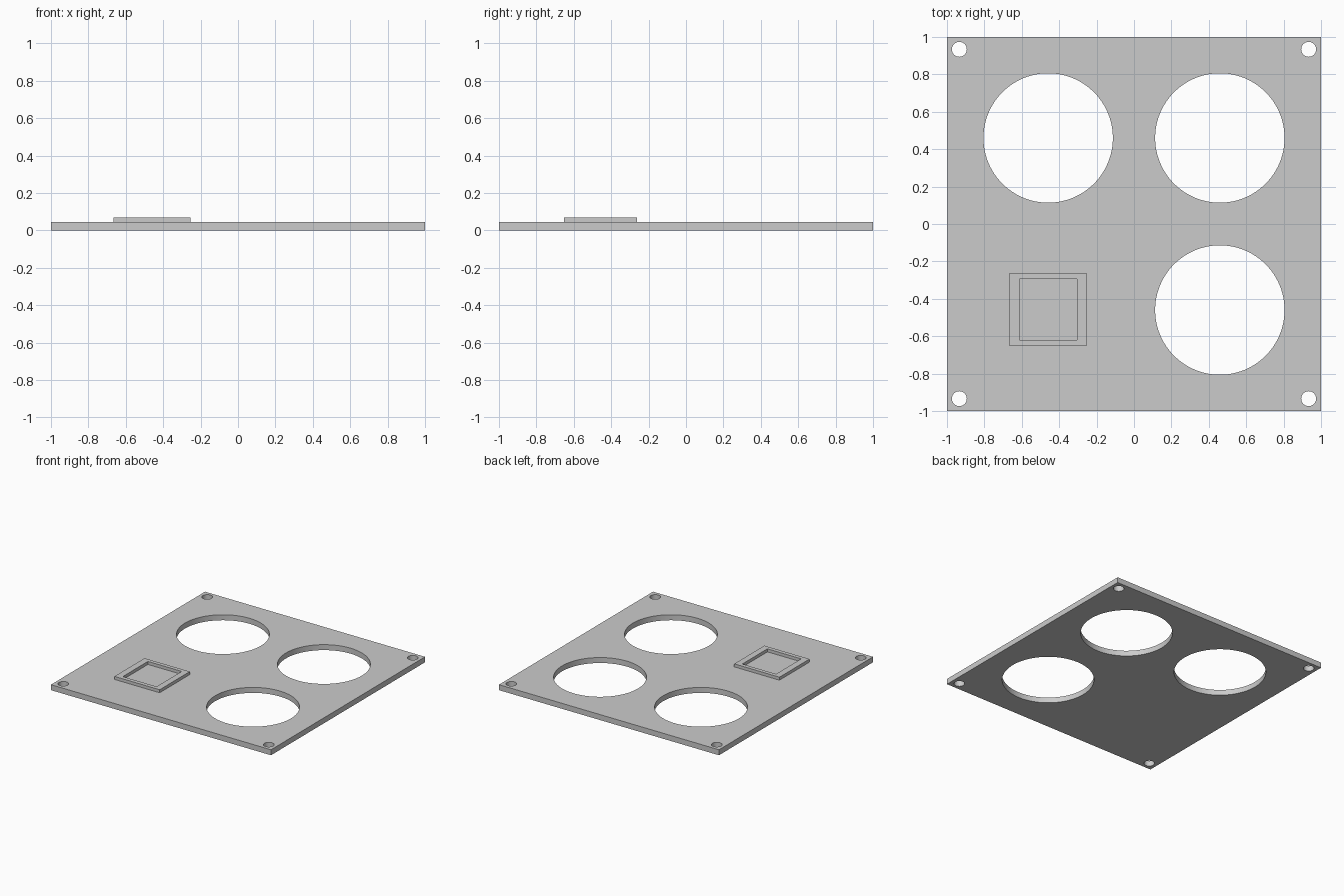
import bpy
import bmesh
from math import cos, sin, pi, radians

cube = bpy.data.objects.get("Cube")
if cube:
    bpy.data.objects.remove(cube, do_unlink=True)

grey = bpy.data.materials.new("plain grey")
grey.use_nodes = True
colour = (0.6, 0.6, 0.6, 1)
grey.diffuse_color = colour
grey.node_tree.nodes["Principled BSDF"].inputs["Base Color"].default_value = colour


def rectangle(x0, x1, y0, y1):
    return [(x0, y0), (x1, y0), (x1, y1), (x0, y1)]


def circle(x, y, radius, sides):
    return [(x + radius * cos(2 * pi * i / sides), y + radius * sin(2 * pi * i / sides))
            for i in range(sides)]


def cut_sheet(name, outlines, bottom, top):
    """Flat sheet: the first outline is the edge, the others are holes."""
    curve = bpy.data.curves.new(name + "_outline", "CURVE")
    curve.dimensions = "2D"
    curve.fill_mode = "BOTH"
    curve.extrude = (top - bottom) / 2
    for points in outlines:
        spline = curve.splines.new("POLY")
        spline.points.add(len(points) - 1)
        for point, (x, y) in zip(spline.points, points):
            point.co = (x, y, 0, 1)
        spline.use_cyclic_u = True
    helper = bpy.data.objects.new(name + "_outline", curve)
    bpy.context.collection.objects.link(helper)
    bpy.context.view_layer.update()
    evaluated = helper.evaluated_get(bpy.context.evaluated_depsgraph_get())
    mesh = bpy.data.meshes.new_from_object(evaluated)
    bpy.data.objects.remove(helper, do_unlink=True)

    # Weld the caps to the walls
    bm = bmesh.new()
    bm.from_mesh(mesh)
    bmesh.ops.remove_doubles(bm, verts=bm.verts, dist=0.0001)
    bmesh.ops.translate(bm, verts=bm.verts, vec=(0, 0, (top + bottom) / 2))
    bmesh.ops.recalc_face_normals(bm, faces=bm.faces)
    bm.to_mesh(mesh)
    bm.free()

    mesh.name = name
    mesh.materials.clear()
    mesh.materials.append(grey)
    part = bpy.data.objects.new(name, mesh)
    bpy.context.collection.objects.link(part)
    bpy.ops.object.select_all(action="DESELECT")
    part.select_set(True)
    bpy.context.view_layer.objects.active = part
    bpy.ops.object.shade_smooth_by_angle(angle=radians(30))
    return part


# Base plate with three large openings and four corner screw holes
large = [circle(x, y, 0.346, 96) for x, y in ((-0.459, 0.46), (0.459, 0.46), (0.459, -0.46))]
screws = [circle(sx * 0.934, sy * 0.934, 0.04, 32) for sx in (-1, 1) for sy in (-1, 1)]
cut_sheet("base_plate", [rectangle(-1, 1, -1, 1)] + large + screws, 0, 0.045)

# Raised rectangular frame in the remaining quarter
cut_sheet("raised_frame",
          [rectangle(-0.666, -0.255, -0.653, -0.262),
           rectangle(-0.613, -0.306, -0.62, -0.294)], 0.04, 0.07)
